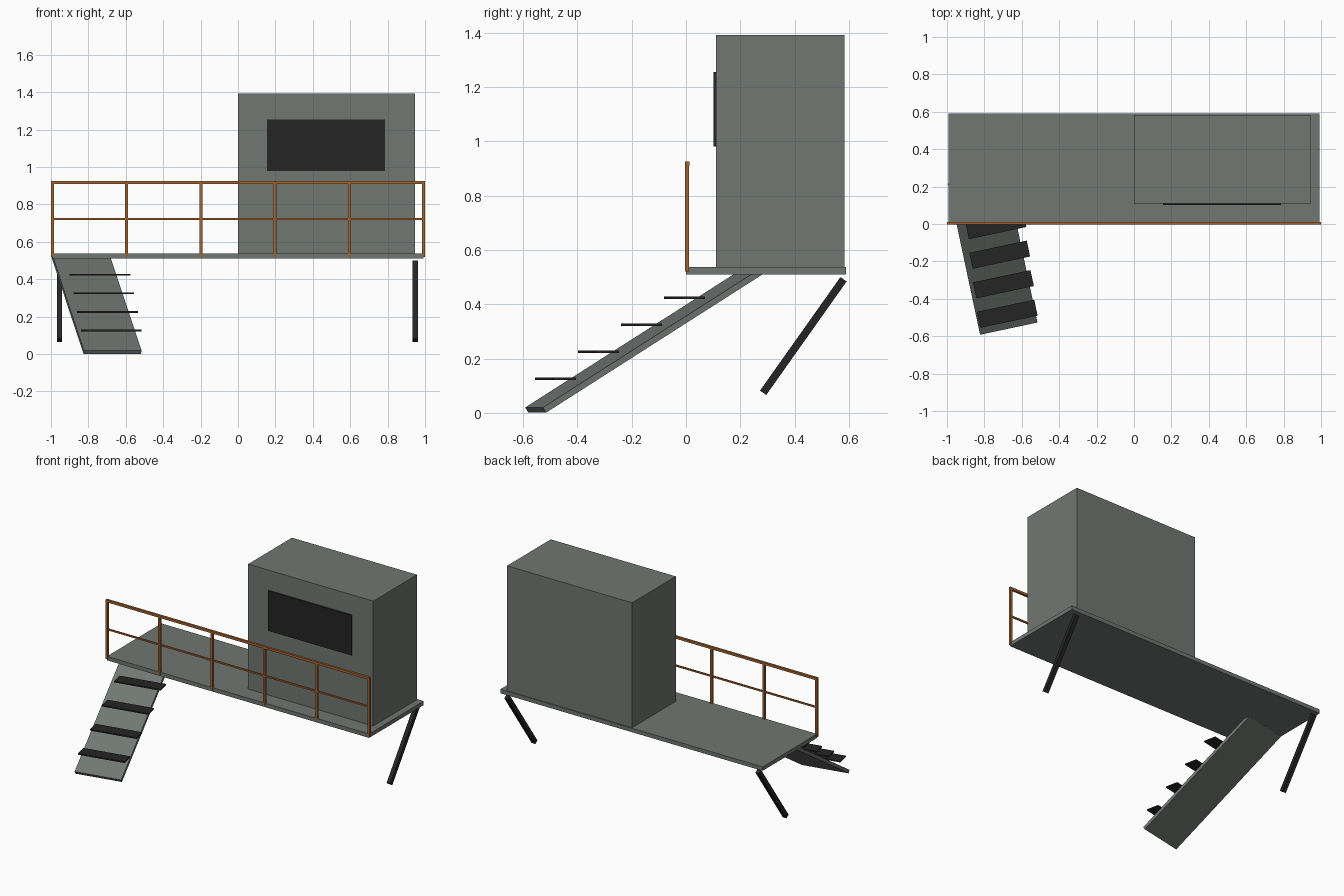
import bpy
import bmesh
from math import radians, atan2, hypot
from mathutils import Matrix, Vector

cube = bpy.data.objects.get("Cube")
if cube:
    bpy.data.objects.remove(cube, do_unlink=True)


def material(name, rgb):
    mat = bpy.data.materials.new(name)
    mat.use_nodes = True
    color = (*rgb, 1)
    mat.diffuse_color = color
    mat.node_tree.nodes["Principled BSDF"].inputs["Base Color"].default_value = color
    return mat


grey = material("weathered grey", (0.165, 0.184, 0.171))
dark = material("near black", (0.018, 0.018, 0.018))
rust = material("rusty orange", (0.37, 0.125, 0.03))


def block(name, size, center, mat, rotation=Matrix()):
    """Box of a given size, turned about its own centre."""
    bm = bmesh.new()
    bmesh.ops.create_cube(bm, size=1, matrix=Matrix.Diagonal((*size, 1)))
    mesh = bpy.data.meshes.new(name)
    bm.to_mesh(mesh)
    bm.free()
    mesh.materials.append(mat)
    obj = bpy.data.objects.new(name, mesh)
    obj.matrix_world = Matrix.Translation(center) @ rotation
    bpy.context.collection.objects.link(obj)
    return obj


def span(name, low, high, mat):
    """Upright box between two opposite corners."""
    low, high = Vector(low), Vector(high)
    return block(name, high - low, (low + high) / 2, mat)


# Deck, cabin and window
span("deck", (-0.993, 0, 0.51), (0.993, 0.59, 0.537), grey)
span("cabin", (0, 0.11, 0.537), (0.947, 0.583, 1.392), grey)
span("cabin_window", (0.155, 0.102, 0.98), (0.787, 0.111, 1.255), dark)

# Railing along the front edge
rail_y = 0.004
for i in range(6):
    x = -0.992 + i * 0.3968
    block(f"railing_post_{i + 1}", (0.016, 0.015, 0.4), (x, rail_y, 0.72), rust)
block("railing_top", (2, 0.016, 0.016), (0, rail_y, 0.917), rust)
block("railing_middle", (1.984, 0.01, 0.01), (0, rail_y, 0.722), rust)

# Slanted rear legs
dy, dz = 0.296, 0.418
tilt = Matrix.Rotation(-atan2(dy, dz), 4, "X")
for name, x in (("right_leg", -0.954), ("left_leg", 0.948)):
    block(name, (0.028, 0.028, hypot(dy, dz)), (x, 0.432, 0.283), dark, tilt)

# Sloping stair board, placed from its lower right corner
yaw = Matrix.Rotation(radians(12), 4, "Z")
slope = yaw @ Matrix.Rotation(radians(32), 4, "X")
width, length, thick = 0.314, 0.96, 0.0225
foot = Vector((-0.823, -0.592, 0.02))
center = foot + slope @ Vector((width / 2, length / 2, -thick / 2))
block("stair_board", (width, length, thick), center, grey, slope)

# Level treads
for i in range(4):
    pos = (-0.678 - 0.02 * i, -0.48 + 0.158 * i, 0.126 + 0.0993 * i)
    block(f"tread_{i + 1}", (width, 0.087, 0.009), pos, dark, yaw)
